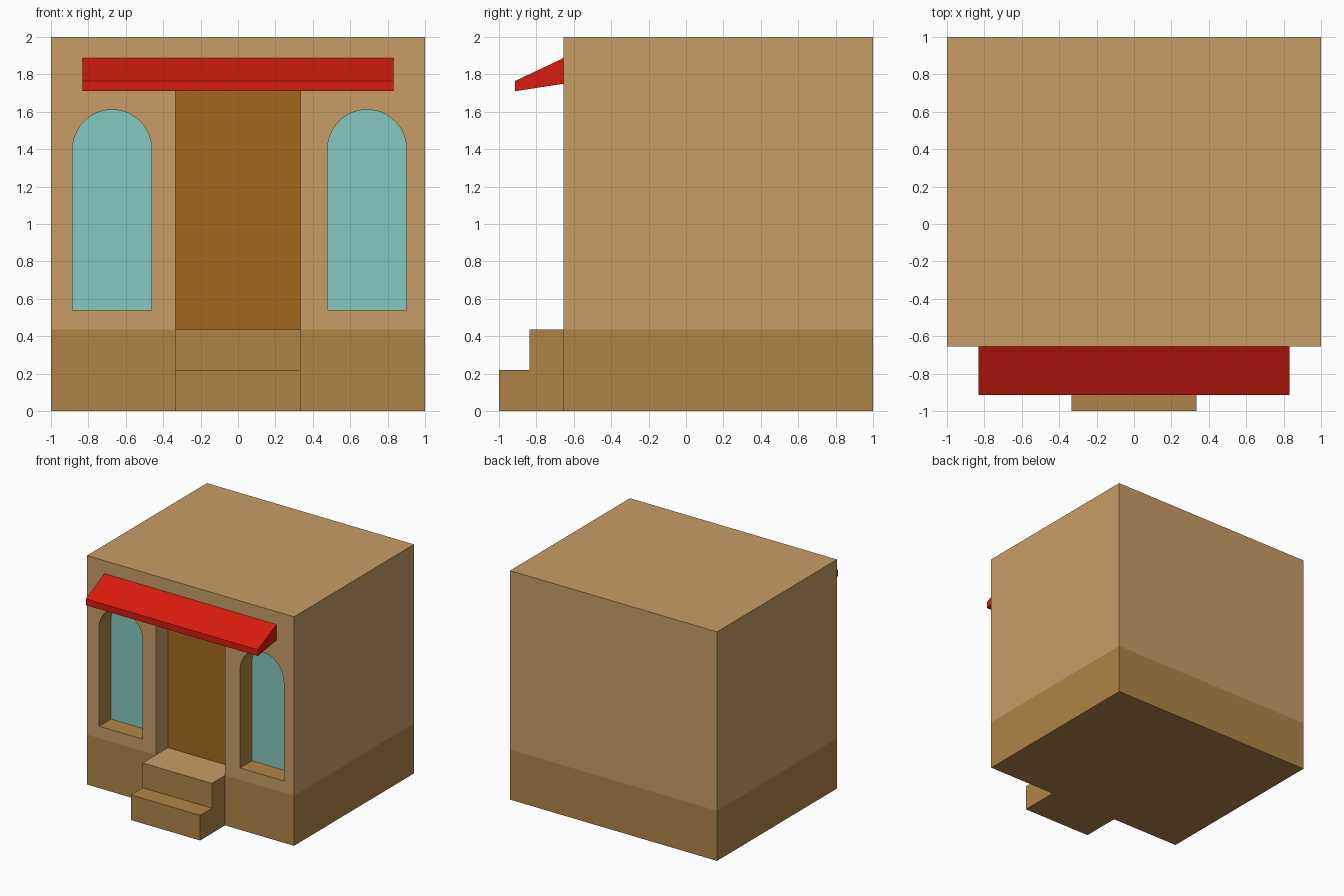
import bpy, bmesh, math

if "Cube" in bpy.data.objects:
    bpy.data.objects.remove(bpy.data.objects["Cube"])

FRONT, RECESS, BASE_H = -0.655, -0.49, 0.437
DOOR_W, DOOR_TOP = 0.334, 1.75


def material(name, hex_colour):
    rgb = [int(hex_colour[i:i + 2], 16) / 255 for i in (0, 2, 4)]
    lin = [c / 12.92 if c <= 0.04045 else ((c + 0.055) / 1.055) ** 2.4 for c in rgb]
    m = bpy.data.materials.new(name)
    m.diffuse_color = (*lin, 1)
    m.use_nodes = True
    m.node_tree.nodes["Principled BSDF"].inputs["Base Color"].default_value = m.diffuse_color
    return m


TAN = material("tan_wall", "c89d66")
BROWN = material("brown_base", "b08446")
WOOD = material("door_wood", "a1681f")
GLASS = material("glass", "86c9c1")
RED = material("awning_red", "d91b0e")


def prism(name, pts, axis, a, b, mats=()):
    """Extrude a 2D profile along x (points are y,z) or y (points are x,z).
    With a == b it is a flat panel."""
    place = {"x": lambda u, v: (a, u, v), "y": lambda u, v: (u, a, v)}[axis]
    bm = bmesh.new()
    face = bm.faces.new([bm.verts.new(place(u, v)) for u, v in pts])
    if a != b:
        ext = bmesh.ops.extrude_face_region(bm, geom=[face], use_keep_orig=True)
        shift = (b - a, 0, 0) if axis == "x" else (0, b - a, 0)
        bmesh.ops.translate(bm, vec=shift,
                            verts=[g for g in ext["geom"] if isinstance(g, bmesh.types.BMVert)])
        bmesh.ops.recalc_face_normals(bm, faces=bm.faces)
    me = bpy.data.meshes.new(name)
    bm.to_mesh(me)
    bm.free()
    for m in mats:
        me.materials.append(m)
    ob = bpy.data.objects.new(name, me)
    bpy.context.collection.objects.link(ob)
    return ob


def edit_faces(ob, drop, second_material=lambda c, n: False):
    """Remove hidden faces and give chosen faces the second material."""
    bm = bmesh.new()
    bm.from_mesh(ob.data)
    doomed = []
    for f in bm.faces:
        c, n = f.calc_center_median(), f.normal
        f.material_index = int(second_material(c, n))
        if drop(c, n):
            doomed.append(f)
    bmesh.ops.delete(bm, geom=doomed, context="FACES")
    bm.to_mesh(ob.data)
    bm.free()


def rect(u0, u1, v0, v1):
    return [(u0, v0), (u1, v0), (u1, v1), (u0, v1)]


def arch(cx, r=0.211, z0=0.54, spring=1.4, n=24):
    curve = [(cx + r * math.cos(math.pi * i / n), spring + r * math.sin(math.pi * i / n))
             for i in range(n + 1)]
    return [(cx - r, z0), (cx + r, z0)] + curve


# Upper walls with recesses for the door and two arched windows
walls = prism("walls", rect(-1, 1, BASE_H, 2), "y", FRONT, 1, (TAN, BROWN))
openings = {"left_window": arch(-0.673), "right_window": arch(0.69),
            "door": rect(-DOOR_W, DOOR_W, BASE_H - 0.2, DOOR_TOP)}
cutters = []
for name, outline in openings.items():
    cutter = prism(name + "_cutter", outline, "y", -0.9, RECESS)
    cutter.hide_render = True
    mod = walls.modifiers.new(name, "BOOLEAN")
    mod.operation, mod.solver, mod.object = "DIFFERENCE", "EXACT", cutter
    cutters.append(cutter)
deps = bpy.context.evaluated_depsgraph_get()
cut_mesh = bpy.data.meshes.new_from_object(walls.evaluated_get(deps))
walls.modifiers.clear()
walls.data = cut_mesh
cut_mesh.materials.clear()
for m in (TAN, BROWN):
    cut_mesh.materials.append(m)
for cutter in cutters:
    bpy.data.objects.remove(cutter)
edit_faces(walls,
           lambda c, n: abs(c.y - RECESS) < 1e-3 or (n.z < -0.9 and abs(c.z - BASE_H) < 1e-3),
           lambda c, n: FRONT + 0.01 < c.y < RECESS - 0.01 and abs(c.x) > 0.4)

# Panels closing the back of each recess
prism("left_window_glass", openings["left_window"], "y", RECESS, RECESS, (GLASS,))
prism("right_window_glass", openings["right_window"], "y", RECESS, RECESS, (GLASS,))
prism("door", rect(-DOOR_W, DOOR_W, BASE_H, DOOR_TOP), "y", RECESS, RECESS, (WOOD,))

# Base band, keeping only a doorway threshold on top
base = prism("base", rect(-1, 1, 0, BASE_H), "y", FRONT, 1, (BROWN,))
edit_faces(base, lambda c, n: n.z > 0.9)
threshold = bpy.data.meshes.new("threshold")
threshold.from_pydata([(x, y, BASE_H) for x, y in rect(-DOOR_W, DOOR_W, FRONT, RECESS)],
                      [], [(0, 1, 2, 3)])
threshold.materials.append(TAN)
bpy.context.collection.objects.link(bpy.data.objects.new("threshold", threshold))

# Two front steps
steps = prism("front_steps", [(-1, 0), (FRONT, 0), (FRONT, BASE_H), (-0.838, BASE_H),
                              (-0.838, 0.22), (-1, 0.22)],
              "x", -DOOR_W, DOOR_W, (BROWN, TAN))
edit_faces(steps, lambda c, n: n.y > 0.9, lambda c, n: n.z > 0.9 and c.z > 0.4)

# Sloping awning
prism("awning", [(-0.913, 1.71), (FRONT, 1.75), (FRONT, 1.887), (-0.913, 1.765)],
      "x", -0.831, 0.831, (RED,))
